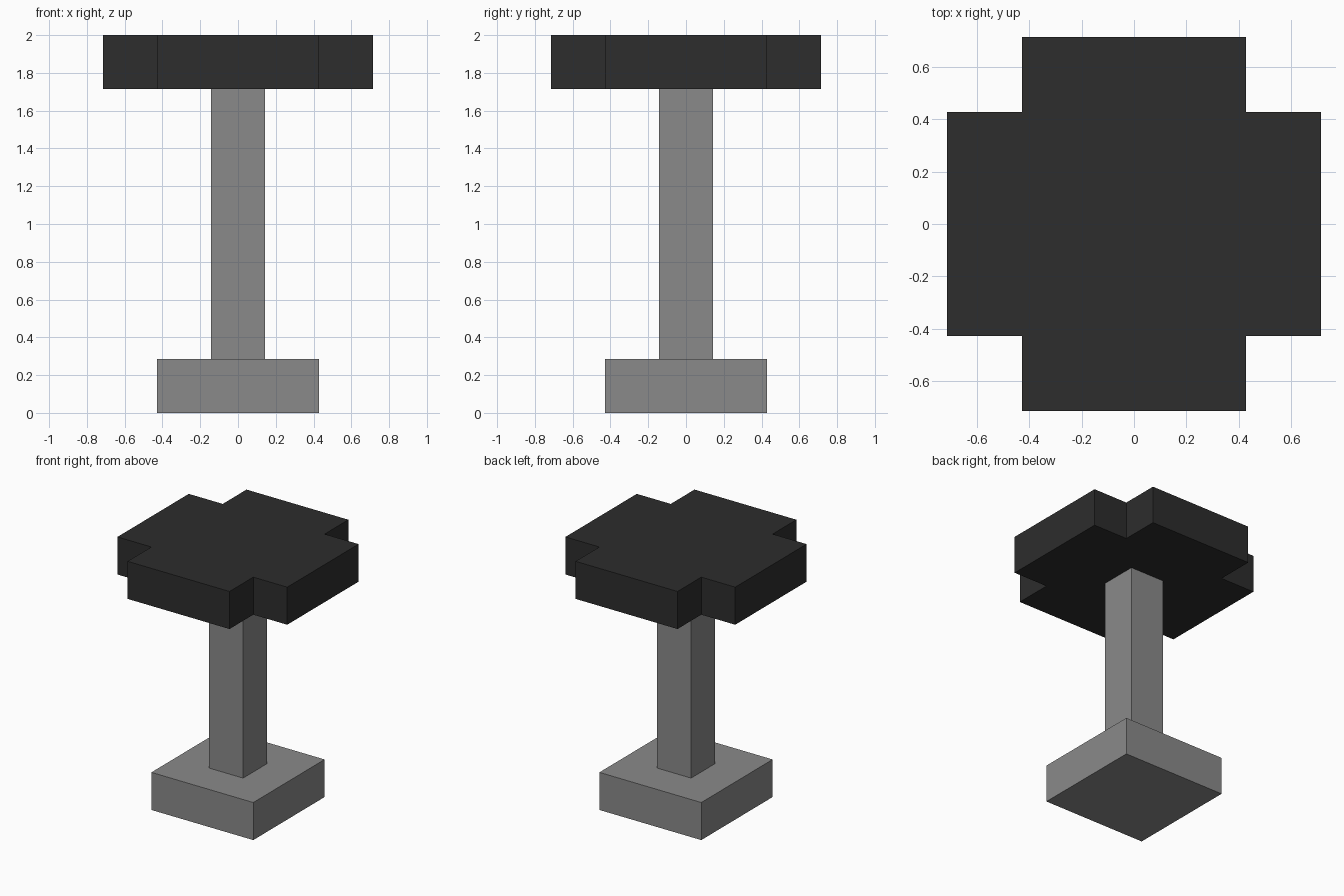
import bpy
import bmesh

cube = bpy.data.objects.get("Cube")
if cube:
    bpy.data.objects.remove(cube, do_unlink=True)

U = 2 / 7  # block unit: the model is seven units tall


def make_material(name, value):
    mat = bpy.data.materials.new(name)
    mat.use_nodes = True
    color = (value, value, value, 1)
    mat.diffuse_color = color
    bsdf = next(n for n in mat.node_tree.nodes if n.type == 'BSDF_PRINCIPLED')
    bsdf.inputs["Base Color"].default_value = color
    bsdf.inputs["Roughness"].default_value = 0.8
    return mat


def make_prism(name, outline, z0, z1, mat):
    """Extrude a counter-clockwise outline from z0 up to z1."""
    bm = bmesh.new()
    base = bm.faces.new([bm.verts.new((x, y, z0)) for x, y in outline])
    top = bmesh.ops.extrude_face_region(bm, geom=[base], use_keep_orig=True)
    for v in top["geom"]:
        if isinstance(v, bmesh.types.BMVert):
            v.co.z = z1
    bmesh.ops.recalc_face_normals(bm, faces=bm.faces)
    mesh = bpy.data.meshes.new(name)
    bm.to_mesh(mesh)
    bm.free()
    mesh.materials.append(mat)
    obj = bpy.data.objects.new(name, mesh)
    bpy.context.collection.objects.link(obj)
    return obj


def square(h):
    return [(-h, -h), (h, -h), (h, h), (-h, h)]


def cross(inner, outer):
    """One notched corner, turned a quarter at a time."""
    corner = [(inner, -outer), (inner, -inner), (outer, -inner)]
    points = []
    for _ in range(4):
        points += corner
        corner = [(-y, x) for x, y in corner]
    return points


stone = make_material("mid grey", 0.254)
dark = make_material("charcoal", 0.026)

# Square foot, slim post and cross-shaped seat
make_prism("base", square(1.5 * U), 0, U, stone)
make_prism("post", square(0.5 * U), U, 6 * U, stone)
make_prism("seat", cross(1.5 * U, 2.5 * U), 6 * U, 7 * U, dark)
